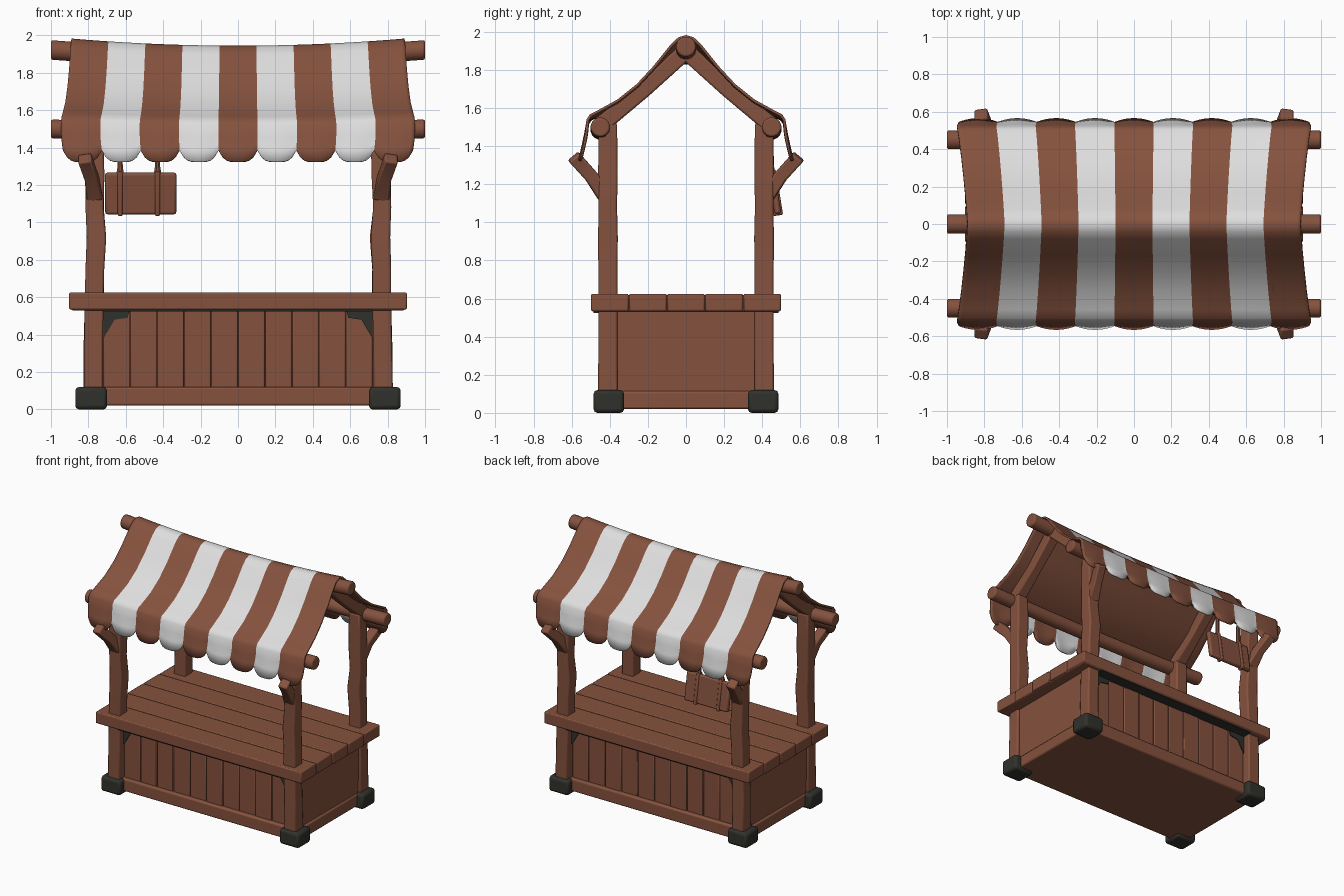
import bpy, bmesh, math, random
from mathutils import Vector

if "Cube" in bpy.data.objects:
    bpy.data.objects.remove(bpy.data.objects["Cube"])
random.seed(4)


def material(name, col):
    m = bpy.data.materials.new(name)
    m.diffuse_color = (*col, 1)
    m.use_nodes = True
    m.node_tree.nodes["Principled BSDF"].inputs["Base Color"].default_value = m.diffuse_color
    return m


WOOD = material("brown wood", (0.235, 0.084, 0.048))
WHITE = material("white cloth", (0.74, 0.73, 0.73))
DARK = material("charcoal", (0.030, 0.031, 0.025))


def finish(name, bm, mats, bevel=0.0, smooth=True):
    bmesh.ops.recalc_face_normals(bm, faces=bm.faces)
    me = bpy.data.meshes.new(name)
    bm.to_mesh(me)
    bm.free()
    ob = bpy.data.objects.new(name, me)
    bpy.context.collection.objects.link(ob)
    for m in mats:
        me.materials.append(m)
    if bevel:
        b = ob.modifiers.new("bevel", "BEVEL")
        b.width, b.segments, b.limit_method = bevel, 2, "ANGLE"
        b.angle_limit = math.radians(50)
    if smooth:
        bpy.ops.object.select_all(action="DESELECT")
        bpy.context.view_layer.objects.active = ob
        ob.select_set(True)
        bpy.ops.object.shade_smooth_by_angle(angle=math.radians(40))
    return ob


def box(name, lo, hi, mat=WOOD, bevel=0.01):
    bm = bmesh.new()
    bmesh.ops.create_cube(bm, size=1)
    for v in bm.verts:
        v.co = Vector([(a + b) / 2 + c * (b - a) for a, b, c in zip(lo, hi, v.co)])
    return finish(name, bm, [mat], bevel)


def loft(name, pts, radii, sides=4, mat=WOOD, bevel=0.01):
    """Square or round beam through points; radii are half widths."""
    pts = [Vector(p) for p in pts]
    d = (pts[-1] - pts[0]).normalized()
    a = Vector((0, 1, 0)) if abs(d.x) > 0.8 else Vector((1, 0, 0))
    a = (a - d * a.dot(d)).normalized()
    b = d.cross(a)
    k = math.sqrt(2) if sides == 4 else 1
    bm = bmesh.new()
    rings = []
    for p, r in zip(pts, radii):
        rings.append([bm.verts.new(p + (a * math.cos(t) + b * math.sin(t)) * r * k)
                      for t in [(i + 0.5) * math.tau / sides for i in range(sides)]])
    for r0, r1 in zip(rings, rings[1:]):
        for i in range(sides):
            j = (i + 1) % sides
            bm.faces.new((r0[i], r0[j], r1[j], r1[i]))
    bm.faces.new(rings[0])
    bm.faces.new(rings[-1])
    return finish(name, bm, [mat], bevel)


# Corner posts, feet, braces and rafters
for sx in (-1, 1):
    for sy in (-1, 1):
        zs = (0.05, 0.35, 0.6, 0.75, 0.92, 1.08, 1.25, 1.38, 1.52)
        dx = (0.775, 0.775, 0.77, 0.768, 0.76, 0.768, 0.762, 0.765, 0.765)
        hw = (0.052, 0.05, 0.05, 0.05, 0.052, 0.048, 0.051, 0.05, 0.048)
        loft("post", [(sx * (x + random.uniform(-.004, .004)), sy * 0.41, z)
                      for x, z in zip(dx, zs)], hw)
        fx, fy = sx * 0.785, sy * 0.405
        box("foot", (fx - 0.085, fy - 0.08, 0), (fx + 0.085, fy + 0.08, 0.12), DARK, 0.02)
        loft("brace", [(sx * 0.765, sy * 0.42, 1.14), (sx * 0.785, sy * 0.50, 1.245),
                       (sx * 0.82, sy * 0.59, 1.345)], (0.045, 0.035, 0.036))
        loft("rafter", [(sx * 0.77, sy * 0.46, 1.5), (sx * 0.77, sy * 0.22, 1.695),
                        (sx * 0.77, 0, 1.90)], (0.045, 0.04, 0.045))

# Ridge pole (slightly sagging) and eave poles
xs = [-1 + i / 5 for i in range(11)]
loft("ridge_pole", [(x, 0, 1.922 - 0.04 * (1 - x * x)) for x in xs], [0.053] * 11, 16)
for sy in (-1, 1):
    loft("eave_pole", [(x, sy * 0.45, 1.5 - 0.015 * (1 - x * x)) for x in xs], [0.051] * 11, 16)

# Counter top: core with planks on it
box("counter_core", (-0.895, -0.495, 0.53), (0.895, 0.495, 0.618), WOOD, 0.012)
for i in range(5):
    y = -0.5 + i * 0.2
    e = 0.9 + random.uniform(-0.004, 0.004)
    box("counter_plank", (-e, y + 0.002, 0.534), (e, y + 0.198, 0.625), WOOD, 0.008)

# Body with vertical planks, bottom trim and side panels
box("body", (-0.79, -0.385, 0.02), (0.79, 0.385, 0.535), WOOD, 0)
for s in (-1, 1):
    for i in range(10):
        x = -0.72 + i * 0.144
        y0, y1 = sorted((s * 0.37, s * (0.402 + random.uniform(-.004, .004))))
        box("body_plank", (x + 0.002, y0, 0.04), (x + 0.142, y1, 0.53), WOOD, 0.006)
    y0, y1 = sorted((s * 0.36, s * 0.43))
    box("long_trim", (-0.75, y0, 0.02), (0.75, y1, 0.12), WOOD, 0.012)
    x0, x1 = sorted((s * 0.75, s * 0.82))
    box("side_trim", (x0, -0.38, 0.02), (x1, 0.38, 0.115), WOOD, 0.012)
    x0, x1 = sorted((s * 0.75, s * 0.805))
    box("side_panel", (x0, -0.365, 0.1), (x1, 0.365, 0.535), WOOD, 0.006)
    # Dark strip under the overhang and dark worn corners
    y0, y1 = sorted((s * 0.40, s * 0.485))
    box("dark_underside", (-0.72, y0, 0.525), (0.72, y1, 0.531), DARK, 0)
    for sx in (-1, 1):
        bm = bmesh.new()
        shape = ((.72, .527), (.58, .527), (.59, .49), (.66, .48), (.695, .42), (.72, .38))
        f = bm.faces.new([bm.verts.new((sx * x, s * 0.400, z)) for x, z in shape])
        r = bmesh.ops.extrude_face_region(bm, geom=[f])
        for v in r["geom"]:
            if isinstance(v, bmesh.types.BMVert):
                v.co.y += s * 0.009
        finish("worn_corner", bm, [DARK], 0, False)

# Striped awning with scalloped valance: half profile of (y, z, half length, sag)
HALF = [(0.04, 1.972, .892, .038), (0.08, 1.935, .895, .037), (0.17, 1.822, .903, .033),
        (0.26, 1.725, .912, .03), (0.36, 1.645, .923, .027), (0.46, 1.59, .936, .023),
        (0.505, 1.567, .943, .021), (0.522, 1.54, .946, .02), (0.528, 1.47, .946, .014),
        (0.536, 1.40, .942, .005), (0.546, 1.325, .936, 0)]
PROFILE = ([(-y, *r) for y, *r in reversed(HALF)] + [(0, 1.983, .89, .038)] + HALF)
STRIPES, SEG = 9, 10
bm = bmesh.new()
rows = []
for y, z, hl, sag in PROFILE:
    row = []
    drop = min(1, max(0, (1.54 - z) / 0.215))
    for i in range(STRIPES * SEG + 1):
        u = 2 * i / (STRIPES * SEG) - 1
        t = 2 * (i % SEG) / SEG - 1
        zz = z - sag * (1 - u * u) + drop ** 2 * 0.062 * abs(t) ** 4
        yy = y + math.copysign(0.02 * drop * (1 - t * t), y) if drop else y
        row.append(bm.verts.new((u * hl, yy, zz)))
    rows.append(row)
for j, (r0, r1) in enumerate(zip(rows, rows[1:])):
    valance = j < 3 or j >= len(rows) - 4
    for i in range(STRIPES * SEG):
        f = bm.faces.new((r0[i], r0[i + 1], r1[i + 1], r1[i]))
        if (i // SEG) % 2:
            f.material_index = 2 if valance else 1
# Inner skin is brown below the slopes and striped on the valance
awning = finish("awning", bm, [WOOD, WHITE, WHITE, WOOD, WOOD, WHITE])
up = sum(p.normal.z for p in awning.data.polygons) > 0
if not up:
    awning.data.flip_normals()
sol = awning.modifiers.new("thickness", "SOLIDIFY")
sol.thickness, sol.offset, sol.material_offset = 0.014, -1, 3

# Hanging sign at the back, tilted outwards at the bottom
sign = box("sign_board", (-0.19, -0.018, -0.112), (0.19, 0.018, 0.112), WOOD, 0.012)
sign.location, sign.rotation_euler = (-0.52, 0.465, 1.155), (math.radians(9), 0, 0)
for x in (-0.63, -0.43):
    band = box("sign_band", (-0.013, -0.026, -0.12), (0.013, 0.026, 0.12), WOOD, 0.008)
    band.location, band.rotation_euler = (x, 0.465, 1.155), sign.rotation_euler
    loft("sign_rope", [(x, 0.449, 1.26), (x, 0.447, 1.30), (x, 0.447, 1.48)],
         (0.022, 0.015, 0.014), 8, WOOD, 0)
